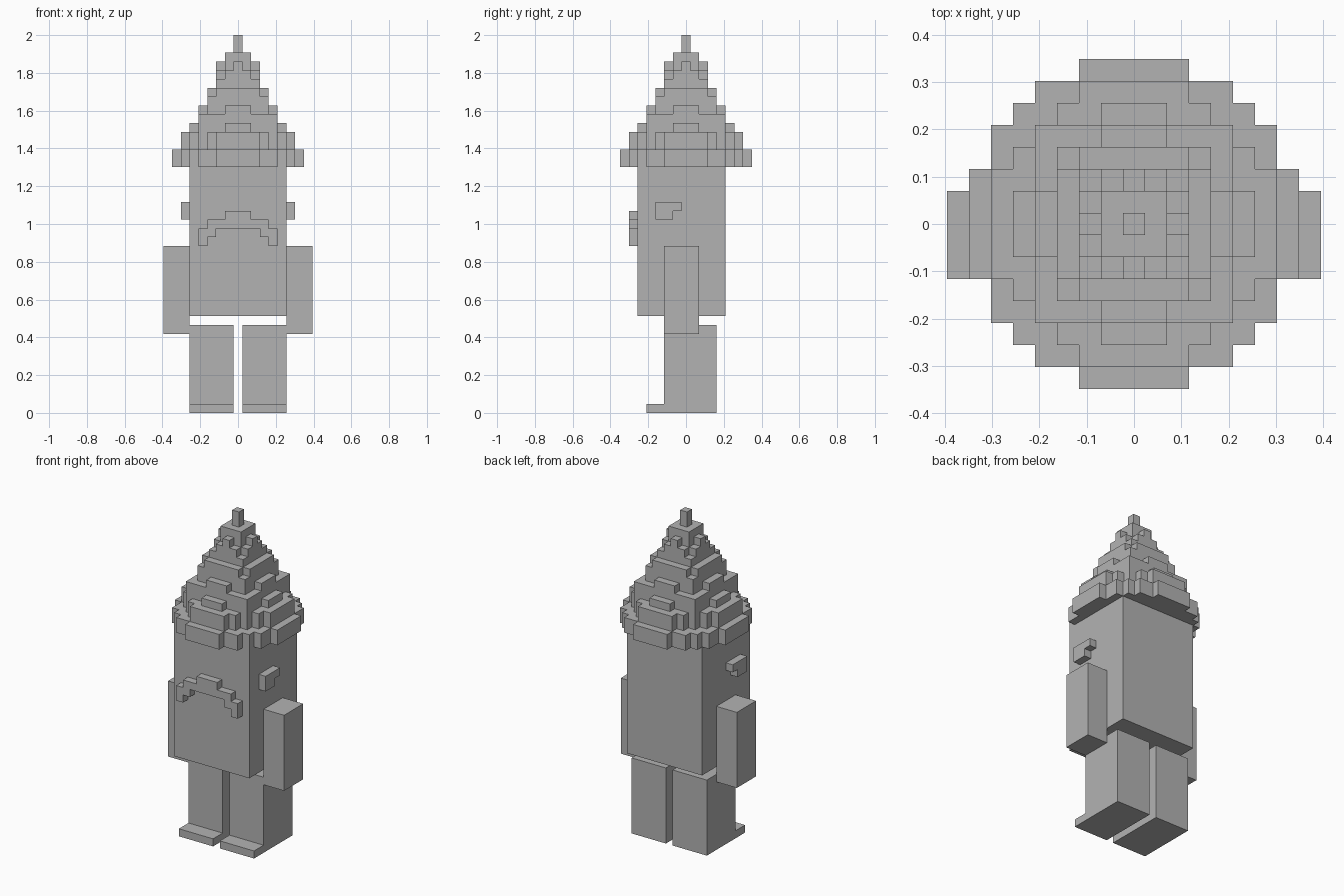
import bpy
import bmesh
from mathutils import Vector

cube = bpy.data.objects.get("Cube")
if cube:
    bpy.data.objects.remove(cube, do_unlink=True)

U = 2 / 43  # size of one block

grey = bpy.data.materials.new("clay_grey")
grey.use_nodes = True
COLOUR = (0.45, 0.45, 0.45, 1)
grey.diffuse_color = COLOUR
grey.node_tree.nodes["Principled BSDF"].inputs["Base Color"].default_value = COLOUR


def prism(name, outline, low, high, place):
    """Extrude a flat outline; place(a, b, c) maps outline and depth to x, y, z."""
    bm = bmesh.new()
    base = bm.faces.new([bm.verts.new(Vector(place(a, b, low)) * U) for a, b in outline])
    top = bmesh.ops.extrude_face_region(bm, geom=[base])["geom"]
    shift = (Vector(place(0, 0, high)) - Vector(place(0, 0, low))) * U
    bmesh.ops.translate(bm, vec=shift, verts=[g for g in top if isinstance(g, bmesh.types.BMVert)])
    bmesh.ops.recalc_face_normals(bm, faces=bm.faces)
    mesh = bpy.data.meshes.new(name)
    bm.to_mesh(mesh)
    bm.free()
    mesh.materials.append(grey)
    obj = bpy.data.objects.new(name, mesh)
    bpy.context.collection.objects.link(obj)
    return obj


def upright(a, b, c):
    return a, b, c


def box(name, x, y, z):
    outline = [(x[0], y[0]), (x[1], y[0]), (x[1], y[1]), (x[0], y[1])]
    return prism(name, outline, z[0], z[1], upright)


def staircase(corners):
    """Fill the inner corners between the outer corners of a stepped edge."""
    path = [corners[0]]
    for (ax, ay), (bx, by) in zip(corners, corners[1:]):
        path += [(ax, by), (bx, by)]
    return path


def stepped_ring(corners):
    """Mirror a stepped quarter edge into a closed outline."""
    quarter = staircase(corners)
    right = quarter + [(x, -y) for x, y in reversed(quarter)]
    return right + [(-x, y) for x, y in reversed(right)]


# Body
box("body", (-5.5, 5.5), (-5.5, 4.5), (11, 28))

# Arms, legs, feet and ears on both sides
ear = [(-3.5, 22), (-1.5, 22), (-1.5, 23), (-0.5, 23), (-0.5, 24), (-3.5, 24)]
leg = [(-4.5, 0), (3.5, 0), (3.5, 10), (-2.5, 10), (-2.5, 1), (-4.5, 1)]
for side, s in (("left", 1), ("right", -1)):
    def sideways(a, b, c):
        return s * c, a, b
    box(side + "_arm", sorted((5.5 * s, 8.5 * s)), (-2.5, 1.5), (9, 19))
    prism(side + "_leg_and_foot", leg, 0.5, 5.5, sideways)
    prism(side + "_ear", ear, 5.5, 6.5, sideways)

# Moustache: an arched stepped band on the front of the body
upper = staircase([(1.5, 23), (3.5, 22), (4.5, 21)])
lower = [(4.5, 19), (3.5, 19), (3.5, 20), (2.5, 20), (2.5, 21)]
half = upper + lower
band = half + [(-x, z) for x, z in reversed(half)]
prism("moustache", band, -6.5, -5.5, lambda a, b, c: (a, c, b))

# Hat: stacked stepped layers, given as quarter edges with bottom and top
layers = [
    (28, 30, [(2.5, 7.5), (4.5, 6.5), (5.5, 5.5), (6.5, 4.5), (7.5, 2.5)]),
    (30, 32, [(2.5, 6.5), (3.5, 5.5), (4.5, 4.5), (5.5, 3.5), (6.5, 2.5)]),
    (32, 33, [(1.5, 5.5), (4.5, 4.5), (5.5, 1.5)]),
    (33, 34, [(4.5, 4.5)]),
    (34, 35, [(1.5, 4.5), (3.5, 3.5), (4.5, 1.5)]),
    (35, 36, [(3.5, 3.5)]),
    (36, 37, [(2.5, 3.5), (3.5, 2.5)]),
    (37, 38, [(2.5, 2.5)]),
    (38, 39, [(1.5, 2.5), (2.5, 1.5)]),
    (39, 40, [(0.5, 2.5), (1.5, 1.5), (2.5, 0.5)]),
    (40, 41, [(1.5, 1.5)]),
    (41, 43, [(0.5, 0.5)]),
]
for i, (low, high, corners) in enumerate(layers):
    prism(f"hat_layer_{i + 1}", stepped_ring(corners), low, high, upright)
